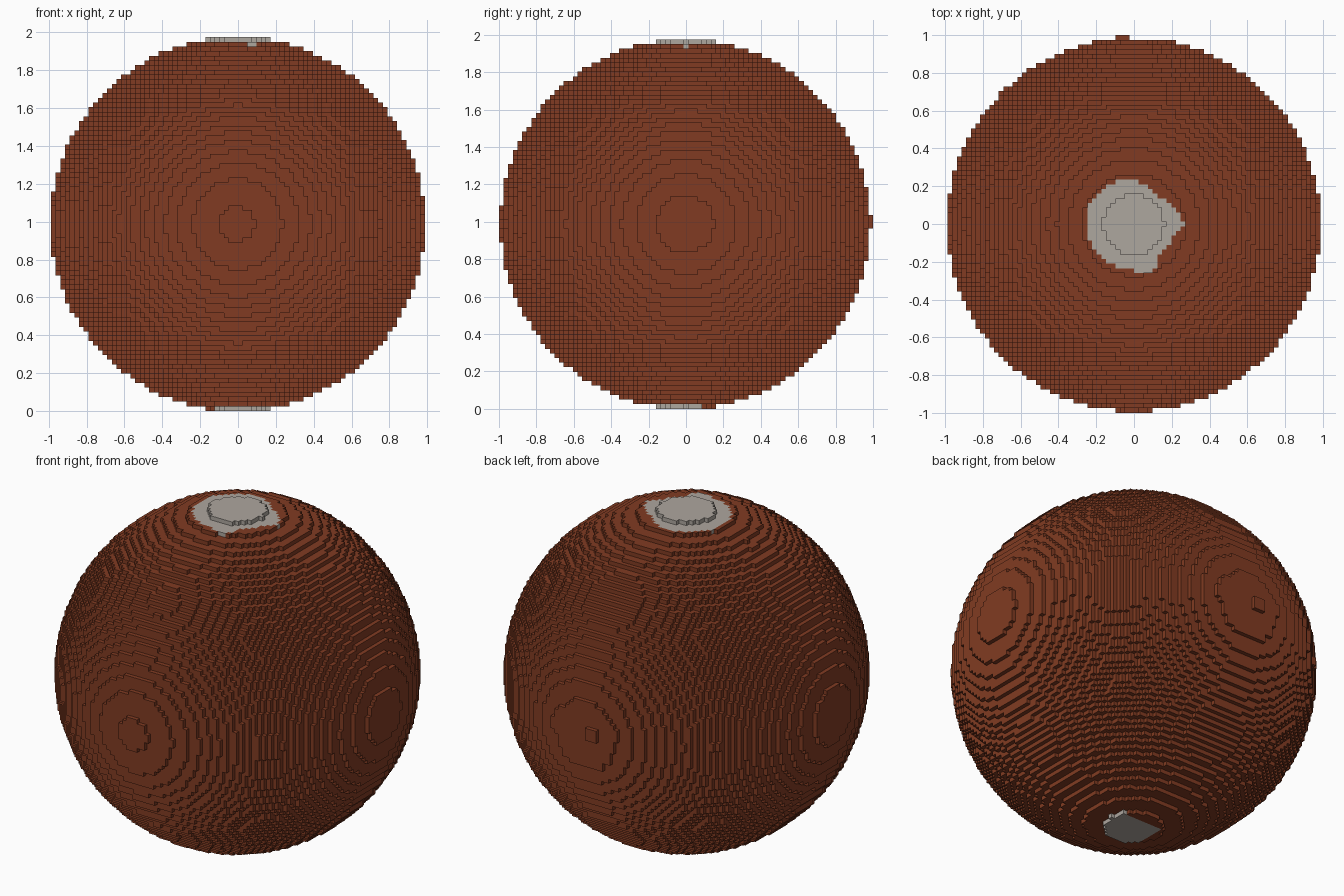
import bpy, bmesh, math
from mathutils import Vector, noise

if "Cube" in bpy.data.objects:
    bpy.data.objects.remove(bpy.data.objects["Cube"], do_unlink=True)

NX, NY, NZ = 80, 81, 80            # blocks along each axis
SIZE = 2 / NY                      # edge of one block
RADIUS = 40.04                     # in blocks
CENTRE = Vector((39.95, 40.36, 40.0))
# outline of the north ice cap: radius at equal angles from +x
CAP = [.265, .22, .20, .20, .235, .24, .24, .26,
       .25, .25, .24, .24, .245, .265, .20, .215]


def make_material(name, rgb):
    mat = bpy.data.materials.new(name)
    mat.use_nodes = True
    mat.diffuse_color = (*rgb, 1)
    bsdf = next(n for n in mat.node_tree.nodes if n.type == 'BSDF_PRINCIPLED')
    bsdf.inputs["Base Color"].default_value = (*rgb, 1)
    return mat


def filled(i, j, k):
    """Is this block inside the ball? The back pole is a little ragged."""
    d = Vector((i + .5, j + .5, k + .5)) - CENTRE
    reach = RADIUS
    if d.y > .97 * RADIUS:
        reach += .3 * noise.noise(Vector((i, j, k)) * .37)
        if j == NY - 1:            # a few stray blocks stand proud
            return 36 <= i <= 38 and 39 <= k <= 41
    return d.length_squared <= reach * reach


def is_ice(i, j, k):
    x, y = (i + .5 - NX / 2) * SIZE, (j + .5 - NY / 2) * SIZE
    if k == 0:
        return x > -.135 and y < .09
    if k < NZ - 3:
        return False
    turn = (math.atan2(y, x) / math.tau) % 1 * len(CAP)
    a = int(turn) % len(CAP)
    edge = CAP[a] + (CAP[(a + 1) % len(CAP)] - CAP[a]) * (turn % 1)
    return math.hypot(x, y) < edge


# Block shell: keep only the faces between filled and empty cells
solid = {(i, j, k) for i in range(NX) for j in range(NY) for k in range(NZ)
         if filled(i, j, k)}
bm = bmesh.new()
corners = {}


def corner(p):
    if p not in corners:
        corners[p] = bm.verts.new(((p[0] - NX / 2) * SIZE,
                                   (p[1] - NY / 2) * SIZE, p[2] * SIZE))
    return corners[p]


for cell in solid:
    ice = None
    for axis in range(3):
        u, v = (axis + 1) % 3, (axis + 2) % 3
        for side in (0, 1):
            beside = list(cell)
            beside[axis] += 2 * side - 1
            if tuple(beside) in solid:
                continue
            if ice is None:
                ice = is_ice(*cell)
            quad = []
            for du, dv in ((0, 0), (1, 0), (1, 1), (0, 1)):
                p = list(cell)
                p[axis] += side
                p[u] += du
                p[v] += dv
                quad.append(corner(tuple(p)))
            face = bm.faces.new(quad if side else quad[::-1])
            face.material_index = int(ice)

mesh = bpy.data.meshes.new("block_planet")
bm.to_mesh(mesh)
bm.free()
mesh.materials.append(make_material("rust_soil", (.22, .044, .016)))
mesh.materials.append(make_material("pale_ice", (.42, .385, .345)))
planet = bpy.data.objects.new("block_planet", mesh)
bpy.context.collection.objects.link(planet)
